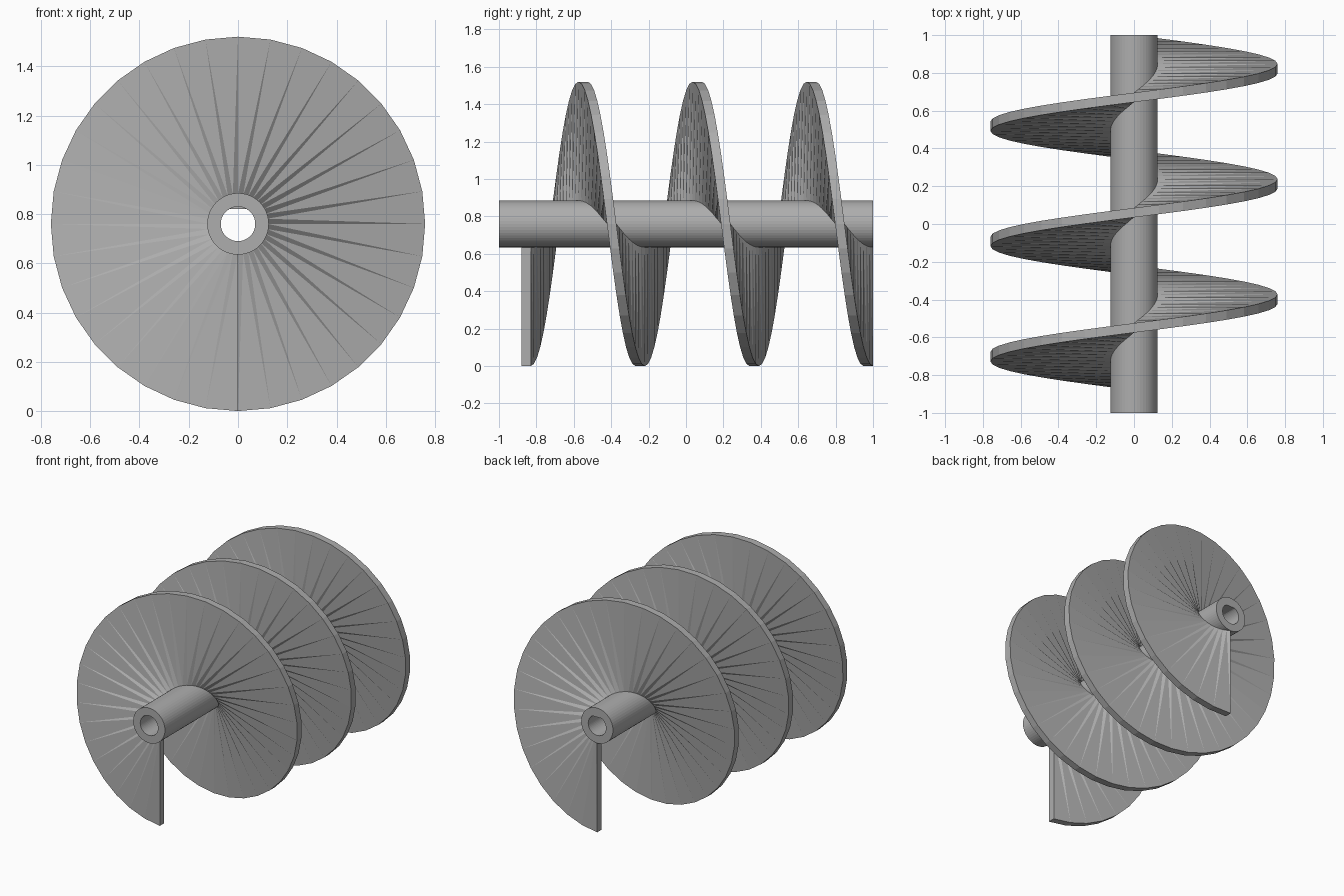
import bpy, bmesh
from math import sin, cos, pi

cube = bpy.data.objects.get("Cube")
if cube:
    bpy.data.objects.remove(cube, do_unlink=True)

AXIS_Z = 0.76
SIDES = 36            # steps per turn of the flight
TURNS = 3
START, END = -0.88, 0.95
THICK = 0.05

steel = bpy.data.materials.new("grey steel")
steel.use_nodes = True
colour = (0.42, 0.42, 0.42, 1)
steel.diffuse_color = colour
steel.node_tree.nodes["Principled BSDF"].inputs["Base Color"].default_value = colour


def point(radius, angle, y, flat=1.0):
    """Point around the shaft axis; angle zero is straight down."""
    return (-radius * sin(angle), y, AXIS_Z + min(-radius * cos(angle), flat))


def finish(bm, name):
    bmesh.ops.recalc_face_normals(bm, faces=bm.faces)
    mesh = bpy.data.meshes.new(name)
    bm.to_mesh(mesh)
    bm.free()
    mesh.materials.append(steel)
    obj = bpy.data.objects.new(name, mesh)
    bpy.context.collection.objects.link(obj)
    return obj


# Hollow shaft: round bore at the front, flat-sided socket at the back
bm = bmesh.new()
count = 48
sections = [(0.125, -1, 1), (0.125, 1, 1), (0.07, 1, 0.06),
            (0.07, 0.5, 0.06), (0.07, 0.5, 1), (0.07, -1, 1)]
rings = [[bm.verts.new(point(r, 2 * pi * i / count, y, flat)) for i in range(count)]
         for r, y, flat in sections]
for a, b in zip(rings, rings[1:] + rings[:1]):
    for i in range(count):
        j = (i + 1) % count
        bm.faces.new((a[i], a[j], b[j], b[i]))
bmesh.ops.remove_doubles(bm, verts=bm.verts, dist=0.00001)
finish(bm, "shaft")

# Helical flight: a rectangular section swept around the shaft
bm = bmesh.new()
steps = SIDES * TURNS
corners = [(0.12, 0), (0.76, 0), (0.76, THICK), (0.12, THICK)]
sections = []
for i in range(steps + 1):
    y = START + (END - START) * i / steps
    sections.append([bm.verts.new(point(r, 2 * pi * i / SIDES, y + dy))
                     for r, dy in corners])
for a, b in zip(sections, sections[1:]):
    # Broad front and back faces split into facets
    for inner, outer in ((0, 1), (3, 2)):
        bm.faces.new((a[inner], a[outer], b[outer]))
        bm.faces.new((a[inner], b[outer], b[inner]))
    # Rim and hub edges
    for p, q in ((1, 2), (3, 0)):
        bm.faces.new((a[p], a[q], b[q], b[p]))
bm.faces.new(sections[0])
bm.faces.new(sections[-1])
finish(bm, "screw_flight")
